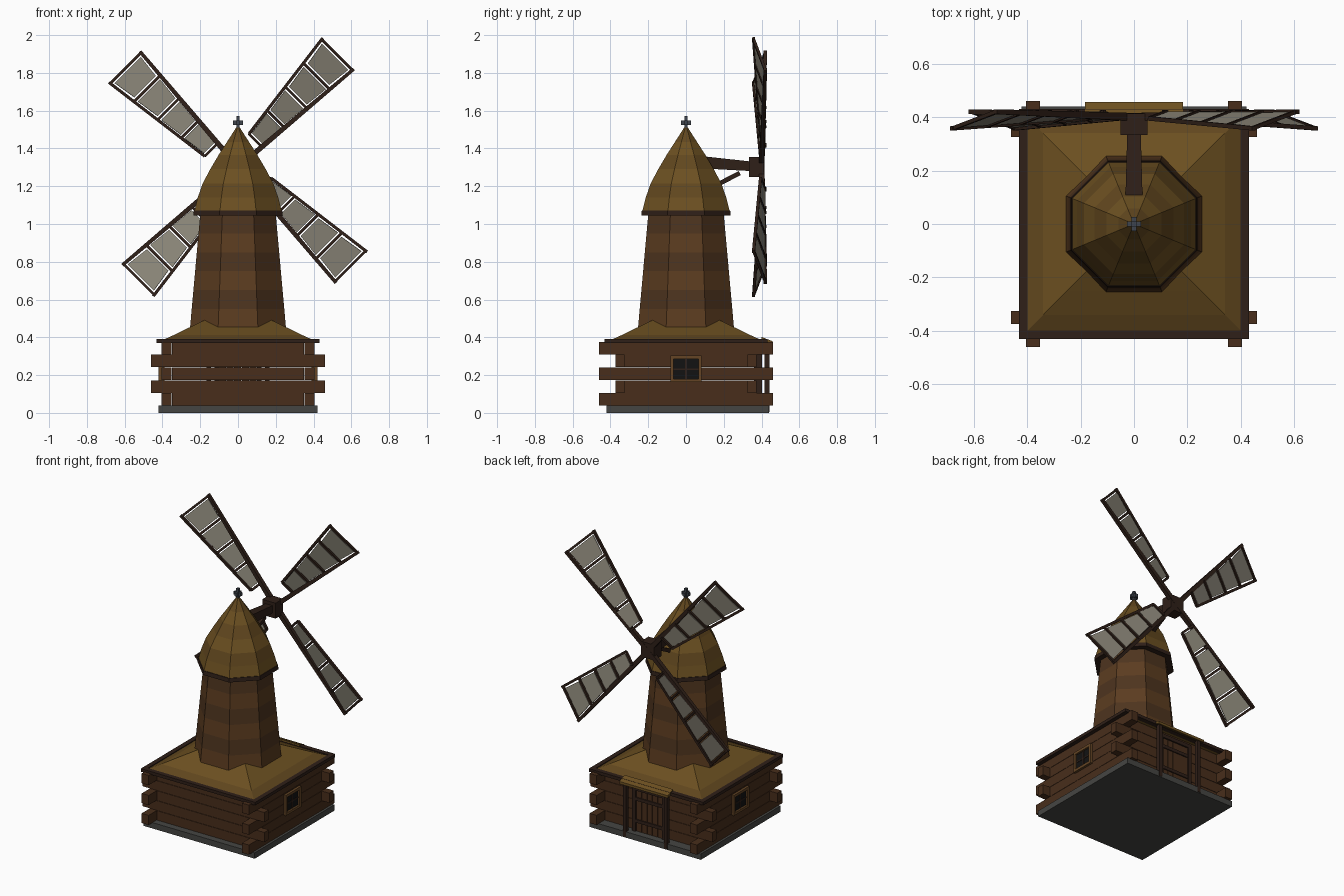
import bpy, bmesh, math
from mathutils import Vector

if "Cube" in bpy.data.objects:
    bpy.data.objects.remove(bpy.data.objects["Cube"])


def material(name, color):
    m = bpy.data.materials.new(name)
    m.diffuse_color = (*color, 1)
    m.use_nodes = True
    m.node_tree.nodes["Principled BSDF"].inputs["Base Color"].default_value = m.diffuse_color
    return m


LOG = material("log_wood", (0.065, 0.027, 0.011))
DARK = material("dark_wood", (0.028, 0.014, 0.009))
TOWER = material("tower_wood", (0.105, 0.045, 0.014))
TOWER2 = material("tower_wood_dark", (0.075, 0.034, 0.013))
ROOF = material("roof_thatch", (0.15, 0.08, 0.015))
ROOF2 = material("roof_thatch_dark", (0.12, 0.063, 0.013))
FRAME = material("window_wood", (0.13, 0.06, 0.018))
STONE = material("stone", (0.06, 0.06, 0.055))
IRON = material("iron", (0.05, 0.06, 0.075))
CLOTH = material("sail_cloth", (0.26, 0.24, 0.19))
BLACK = material("dark_glass", (0.006, 0.006, 0.006))


def mesh(name, verts, faces, mats, indices=None):
    me = bpy.data.meshes.new(name)
    me.from_pydata([tuple(v) for v in verts], [], faces)
    for m in mats:
        me.materials.append(m)
    if indices:
        me.polygons.foreach_set("material_index", indices)
    bm = bmesh.new()
    bm.from_mesh(me)
    bmesh.ops.recalc_face_normals(bm, faces=bm.faces)
    bm.to_mesh(me)
    bm.free()
    ob = bpy.data.objects.new(name, me)
    bpy.context.collection.objects.link(ob)
    return ob


def loft(name, rings, mats, indices=None):
    """Skin closed rings of points, capping both ends."""
    n = len(rings[0])
    faces, idx = [], []
    for r in range(len(rings) - 1):
        for i in range(n):
            j = (i + 1) % n
            faces.append((r * n + i, r * n + j, (r + 1) * n + j, (r + 1) * n + i))
            idx.append(indices[r] if indices else 0)
    faces += [tuple(range(n)), tuple(range((len(rings) - 1) * n, len(rings) * n))]
    idx += [0, 0]
    return mesh(name, [v for r in rings for v in r], faces, mats, idx)


def ring(n, apothem, z):
    """Regular polygon with a flat side facing each axis."""
    r = apothem / math.cos(math.pi / n)
    return [(r * math.cos((i + .5) * math.tau / n), r * math.sin((i + .5) * math.tau / n), z)
            for i in range(n)]


def box(name, x, y, z, mat):
    return loft(name, [[(x[0], y[0], h), (x[1], y[0], h), (x[1], y[1], h), (x[0], y[1], h)]
                       for h in z], [mat])


def beam(name, p, q, w0, w1, mat):
    """Square bar from p to q, tapering from width w0 to w1."""
    p, q = Vector(p), Vector(q)
    d = (q - p).normalized()
    ref = Vector((0, 1, 0)) if abs(d.y) < 0.7 else Vector((0, 0, 1))
    a = d.cross(ref).normalized()
    b = d.cross(a)
    return loft(name, [[c + (a * s + b * t) * w / 2 for s, t in
                        ((-1, -1), (1, -1), (1, 1), (-1, 1))] for c, w in ((p, w0), (q, w1))],
                [mat])


# Stone footing
box("footing", (-.42, .42), (-.42, .44), (0, .04), STONE)

# Log walls with alternating crossed corners
for level in range(5):
    z = (.038 + level * .068, .038 + level * .068 + .066)
    x_long = level % 2 == 1
    for s in (-1, 1):
        hx = .46 if x_long else .35
        hy = .325 if x_long else .46
        box("log_across", (-hx, hx), (s * .35 - .024, s * .35 + .024), z, LOG)
        box("log_along", (s * .378 - .026, s * .378 + .026), (-hy, hy), z, LOG)

# Lower hipped roof with eave boards
loft("lower_roof", [ring(4, a, z) for a, z in
                    ((.425, .374), (.34, .412), (.25, .456), (.15, .504))],
     [ROOF, ROOF2], [1, 0, 0])
for s in (-1, 1):
    box("eave_board", (-.43, .43), (s * .415 - .016, s * .415 + .016), (.37, .391), DARK)
    box("eave_board", (s * .415 - .016, s * .415 + .016), (-.43, .43), (.37, .391), DARK)

# Eight-sided tower in plank bands
loft("tower", [ring(8, .254 - .054 * i / 6, .45 + .1 * i) for i in range(7)],
     [TOWER, TOWER2], [0, 1, 0, 1, 0, 1])

# Cap and its rim
loft("cap_rim", [ring(8, .237, 1.045), ring(8, .234, 1.072)], [DARK])
loft("cap", [ring(8, a, z) for a, z in
             ((.232, 1.065), (.213, 1.14), (.187, 1.215), (.147, 1.29),
              (.103, 1.365), (.058, 1.435), (.01, 1.51))],
     [ROOF, ROOF2], [0, 1, 0, 1, 0, 1])

# Finial
box("finial_post", (-.009, .009), (-.009, .009), (1.49, 1.572), IRON)
box("finial_bar", (-.026, .026), (-.009, .009), (1.525, 1.547), IRON)
box("finial_bar_cross", (-.009, .009), (-.026, .026), (1.525, 1.547), IRON)

# Shaft, brace and hub
HUB = 1.301
beam("shaft", (0, .02, 1.332), (0, .35, 1.305), .068, .05, DARK)
beam("brace", (0, .14, 1.195), (0, .285, 1.27), .024, .024, DARK)
box("hub", (-.05, .05), (.333, .414), (1.25, 1.355), DARK)


# Sails: tapered frames pitched about the spar edge
def sail_point(k, u, t):
    low, high = -.07 * u / .8 + .004, .07 + .13 * (u - .155)
    high = min(high + .012, .17)
    v = low + (high - low) * t
    a = math.pi / 4 + k * math.pi / 2
    return Vector((u * math.cos(a) - v * math.sin(a), .42 - .27 * (v - low),
                   HUB + u * math.sin(a) + v * math.cos(a)))


U = [.165 + .1565 * i for i in range(5)]
for k in range(4):
    def p(u, t):
        return sail_point(k, u, t)
    beam("sail_spar", (0, .40, HUB), p(.80, 0), .03, .018, DARK)
    beam("sail_edge", p(U[0], 1), p(.80, 1), .016, .016, DARK)
    for u in U:
        beam("sail_rung", p(u, 0), p(u, 1), .014, .014, DARK)
    for a, b in zip(U, U[1:]):
        a, b = a + .014, b - .014
        quad = [p(a, .1), p(b, .07), p(b, .93), p(a, .9)]
        n = (quad[1] - quad[0]).cross(quad[3] - quad[0]).normalized() * .003
        loft("sail_cloth", [[c - n for c in quad], [c + n for c in quad]], [CLOTH])

# Side windows
for s in (-1, 1):
    def side(d0, d1):
        return tuple(sorted((s * d0, s * d1)))
    box("window_pane", side(.39, .408), (-.07, .07), (.175, .29), BLACK)
    for e in (-1, 1):
        box("window_frame", side(.39, .42), (-.083, .083),
            (.2325 + e * .061 - .009, .2325 + e * .061 + .009), FRAME)
        y = e * .074
        box("window_frame", side(.39, .42), (y - .009, y + .009), (.165, .30), FRAME)
    box("window_bar", side(.39, .411), (-.004, .004), (.175, .29), DARK)
    box("window_bar", side(.39, .411), (-.07, .07), (.228, .236), DARK)

# Rear plank door with posts and small canopy
for i in range(5):
    x = -.10 + i * .04
    box("door_plank", (x, x + .037), (.36, .393), (.04, .32), LOG)
for s in (-1, 1):
    box("door_jamb", (s * .112 - .012, s * .112 + .012), (.36, .403), (.04, .345), DARK)
    box("canopy_post", (s * .155 - .012, s * .155 + .012), (.416, .442), (.005, .375), DARK)
box("door_lintel", (-.124, .124), (.36, .403), (.32, .345), DARK)
for z in (.1, .25):
    box("door_strap", (-.10, .10), (.39, .40), (z, z + .022), DARK)
mesh("door_canopy", [(x, y, z) for x in (-.183, .183) for y, z in
                     ((.40, .385), (.40, .402), (.457, .38), (.457, .363))],
     [(0, 1, 2, 3), (4, 5, 6, 7), (0, 1, 5, 4), (1, 2, 6, 5), (2, 3, 7, 6), (3, 0, 4, 7)], [ROOF])
